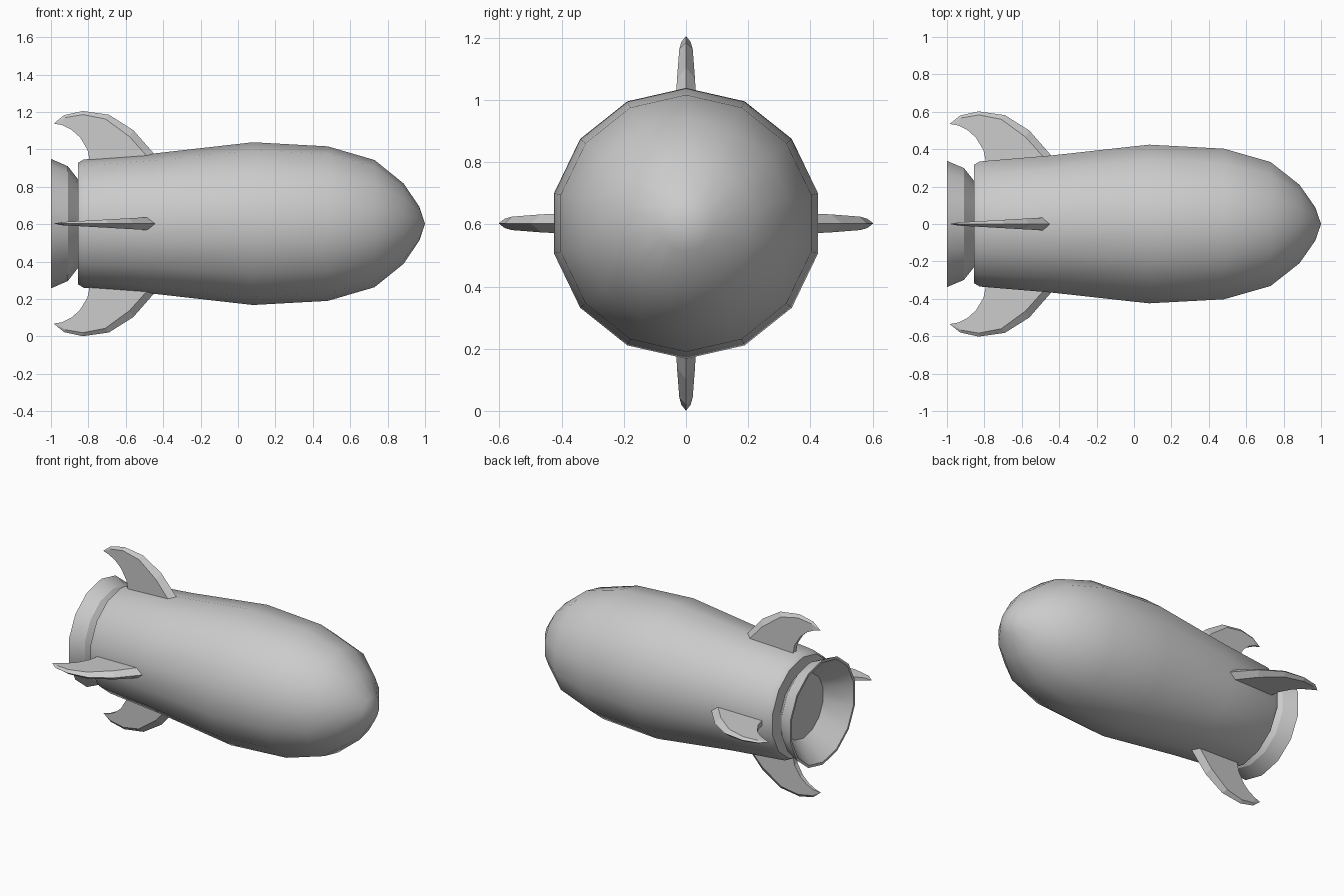
import bpy, bmesh, math
from mathutils import Matrix

if "Cube" in bpy.data.objects:
    bpy.data.objects.remove(bpy.data.objects["Cube"])

SIDES = 14
AXIS_Z = 0.603


def finish(name, bm, smooth_angle=None):
    bmesh.ops.recalc_face_normals(bm, faces=bm.faces)
    mesh = bpy.data.meshes.new(name)
    bm.to_mesh(mesh)
    bm.free()
    obj = bpy.data.objects.new(name, mesh)
    bpy.context.collection.objects.link(obj)
    obj.location.z = AXIS_Z
    if smooth_angle:
        bpy.ops.object.select_all(action='DESELECT')
        obj.select_set(True)
        bpy.context.view_layer.objects.active = obj
        bpy.ops.object.shade_smooth_by_angle(angle=math.radians(smooth_angle))
    return obj


def lathe(name, profile, smooth_angle):
    """Revolve (x, radius) points about the x axis; radius 0 makes a pole."""
    bm = bmesh.new()
    rings = []
    for x, r in profile:
        if r == 0:
            rings.append([bm.verts.new((x, 0, 0))] * SIDES)
        else:
            rings.append([bm.verts.new((x, r * math.sin(a), r * math.cos(a)))
                          for a in (2 * math.pi * i / SIDES for i in range(SIDES))])
    for a, b in zip(rings, rings[1:]):
        for i in range(SIDES):
            j = (i + 1) % SIDES
            bm.faces.new(list(dict.fromkeys((a[i], a[j], b[j], b[i]))))
    return finish(name, bm, smooth_angle)


# Hull: flat back, small bevelled rim, bulging body and blunt nose
lathe("hull", [(-0.855, 0), (-0.855, 0.325), (-0.825, 0.343), (-0.45, 0.375),
               (0.08, 0.435), (0.48, 0.413), (0.73, 0.34), (0.885, 0.215),
               (0.97, 0.09), (1.0, 0)], 30)

# Exhaust nozzle: flared outside, conical inside
lathe("nozzle", [(-0.85, 0.23), (-0.91, 0.307), (-1.0, 0.346),
                 (-1.0, 0.33), (-0.858, 0.21)], 25)

# Fin stations (x, radius): sharp leading edge, thick ridge, trailing edge
LEAD = [(-0.415, 0.335), (-0.56, 0.50), (-0.69, 0.582), (-0.83, 0.602), (-0.93, 0.58)]
RIDGE = [(-0.455, 0.325), (-0.58, 0.465), (-0.71, 0.56), (-0.83, 0.583), (-0.925, 0.567)]
TRAIL = [(-0.785, 0.30), (-0.805, 0.395), (-0.845, 0.462), (-0.89, 0.502), (-0.94, 0.527)]
TIP = (-0.985, 0.535)


def half_thickness(x):
    return 0.006 + 0.028 * (x + 0.985) / 0.495


def fin(name, angle):
    bm = bmesh.new()
    sections = []
    for lead, ridge, trail in zip(LEAD, RIDGE, TRAIL):
        hr, ht = half_thickness(ridge[0]), half_thickness(trail[0])
        sections.append([bm.verts.new(c) for c in (
            (lead[0], 0, lead[1]), (ridge[0], hr, ridge[1]), (trail[0], ht, trail[1]),
            (trail[0], -ht, trail[1]), (ridge[0], -hr, ridge[1]))])
    for a, b in zip(sections, sections[1:]):
        for i in range(5):
            j = (i + 1) % 5
            bm.faces.new((a[i], a[j], b[j], b[i]))
    bm.faces.new(sections[0])
    tip = bm.verts.new((TIP[0], 0, TIP[1]))
    last = sections[-1]
    for i in range(5):
        bm.faces.new((last[i], last[(i + 1) % 5], tip))
    bm.transform(Matrix.Rotation(angle, 4, 'X'))
    finish(name, bm)


# Four fins around the tail
for k, side in enumerate(("top", "front", "bottom", "back")):
    fin("fin_" + side, k * math.pi / 2)
